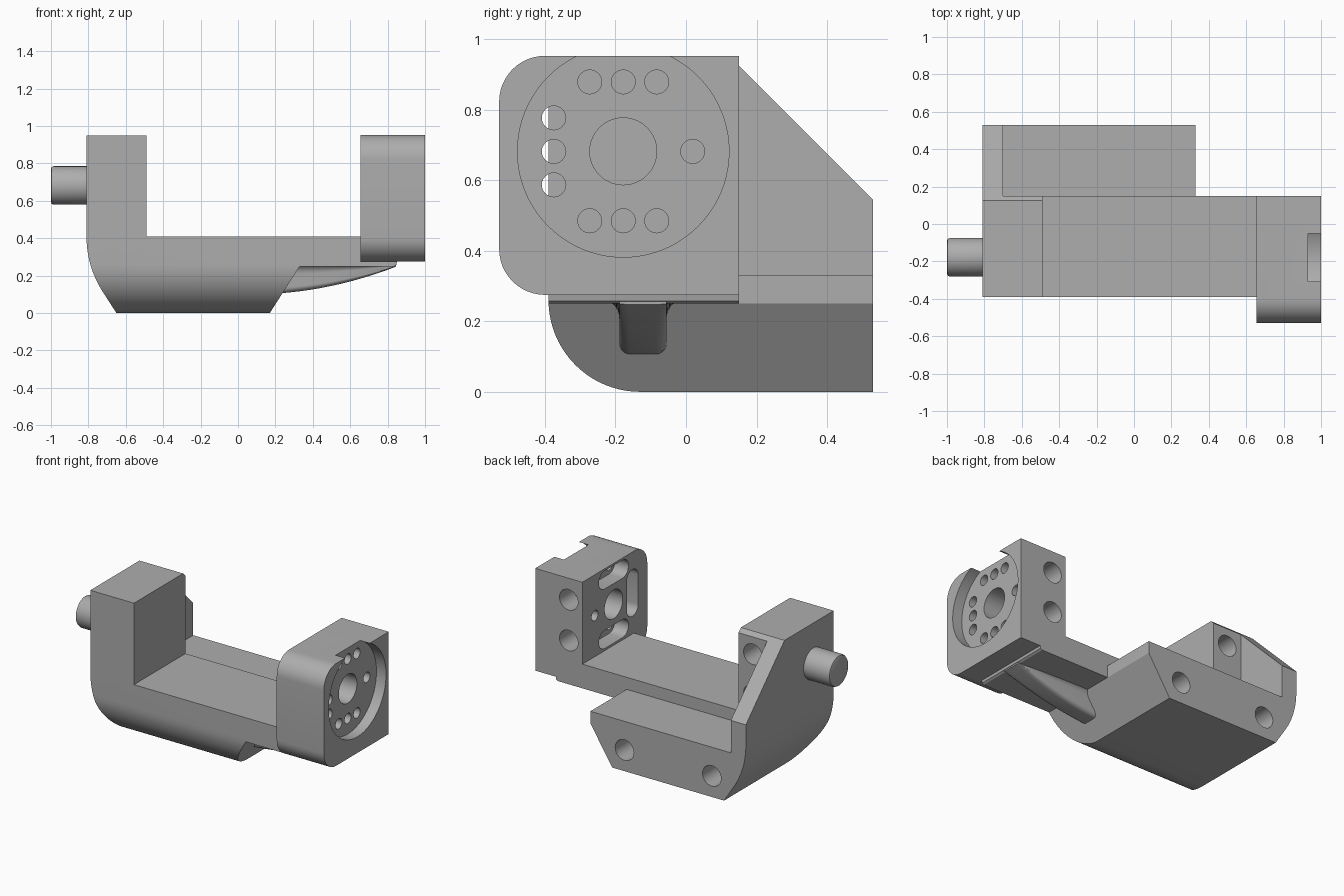
import bpy, bmesh
from math import pi, sin, cos, radians

cube = bpy.data.objects.get("Cube")
if cube:
    bpy.data.objects.remove(cube)

grey = bpy.data.materials.new("machined grey")
grey.use_nodes = True
colour = (0.42, 0.42, 0.42, 1)
grey.diffuse_color = colour
grey.node_tree.nodes["Principled BSDF"].inputs["Base Color"].default_value = colour


def finish(bm, name):
    bmesh.ops.recalc_face_normals(bm, faces=bm.faces)
    mesh = bpy.data.meshes.new(name)
    bm.to_mesh(mesh)
    bm.free()
    mesh.materials.append(grey)
    obj = bpy.data.objects.new(name, mesh)
    bpy.context.collection.objects.link(obj)
    return obj


def loft(name, rings):
    """Skin a list of equal closed rings and cap both ends."""
    bm = bmesh.new()
    rows = [[bm.verts.new(p) for p in ring] for ring in rings]
    n = len(rows[0])
    for a, b in zip(rows, rows[1:]):
        for i in range(n):
            bm.faces.new((a[i], a[(i + 1) % n], b[(i + 1) % n], b[i]))
    bm.faces.new(rows[0])
    bm.faces.new(rows[-1])
    return finish(bm, name)


def prism(name, pts, axis, lo, hi):
    """Extrude a (y, z) profile along x, or an (x, z) profile along y."""
    place = (lambda p, t: (t, p[0], p[1])) if axis == "x" else (lambda p, t: (p[0], t, p[1]))
    return loft(name, [[place(p, t) for p in pts] for t in (lo, hi)])


def arc(cu, cv, r, start, end, steps=12):
    angles = [radians(start + (end - start) * i / steps) for i in range(steps + 1)]
    return [(cu + r * cos(a), cv + r * sin(a)) for a in angles]


def circle(cu, cv, r, sides=40):
    return arc(cu, cv, r, 0, 360, sides)[:-1]


def boolean(obj, tool, operation):
    mod = obj.modifiers.new("boolean", "BOOLEAN")
    mod.operation, mod.solver, mod.object = operation, "EXACT", tool
    bpy.context.view_layer.objects.active = obj
    bpy.ops.object.modifier_apply(modifier=mod.name)
    bpy.data.objects.remove(tool)


def cut(obj, pts, axis, lo, hi):
    boolean(obj, prism("cutter", pts, axis, lo, hi), "DIFFERENCE")


def bezier(a, b, c, steps=12):
    ts = [i / steps for i in range(steps + 1)]
    return [tuple((1 - t) ** 2 * p + 2 * t * (1 - t) * q + t * t * r
                  for p, q, r in zip(a, b, c)) for t in ts]


# Frame: tower, bridge and tapered foot in one profile
left_edge = bezier((-0.81, 0.41), (-0.81, 0.25), (-0.724, 0.115)) + [(-0.65, 0)]
foot_edge = left_edge + [(0.17, 0), (0.33, 0.25)]
frame = prism("frame", [(-0.81, 0.95)] + foot_edge + [
    (0.835, 0.25), (0.847, 0.258), (0.85, 0.275), (0.655, 0.275), (0.655, 0.41),
    (-0.49, 0.41), (-0.49, 0.95)], "y", -0.39, 0.15)

# Rear shelf and side brace
shelf = prism("shelf", foot_edge + [(0.33, 0.33), (-0.70, 0.33), (-0.70, 0.95), (-0.81, 0.95)],
              "y", 0.10, 0.53)
trim = prism("shelf_trim", [(-0.75, 0.05), (-0.75, 0.9), (0.1, 0.9), (0.1, 0.05)], "y", 0, 0.05)
bpy.data.objects.remove(trim)
boolean(frame, shelf, "UNION")

# Rounded front underside and sloping back of the brace
side = [(-0.39, 0.95), (0.125, 0.95), (0.53, 0.545), (0.53, 0)] + arc(-0.13, 0.26, 0.26, 270, 180, 20)
boolean(frame, prism("side_envelope", side, "x", -1.2, 1.2), "INTERSECT")

# Screw holes in the shelf and tower backs
for x in (-0.56, 0.08):
    cut(frame, circle(x, 0.14, 0.068), "y", 0.25, 0.6)
for z in (0.54, 0.81):
    cut(frame, circle(-0.595, z, 0.068), "y", -0.1, 0.4)

# Rib under the bridge, fading out toward the mounting block
half = [(0.115, 0)] + [(0.115 - 0.048 * sin(a), 0.36 * (1 - cos(a)))
                       for a in [i * pi / 12 for i in range(1, 7)]]
half += [(0.037 + 0.03 * cos(a), 0.8 + 0.2 * sin(a)) for a in [i * pi / 12 for i in range(7)]]
section = [(-y, t) for y, t in half] + half[::-1]
rings = []
for i in range(21):
    x = 0.16 + 0.685 * i / 20
    u = (x - 0.24) / 0.61
    depth = max(0.26 - (0.107 + 0.05 * u + 0.093 * u * u), 0.005)
    rings.append([(x, -0.122 + y, 0.26 - depth * t) for y, t in section])
rib = loft("bridge_rib", rings)

# Mounting block with rounded front corners
cy, cz, gap = -0.178, 0.682, 0.095
outline = [(0.15, 0.275), (0.15, 0.953)] + arc(-0.40, 0.823, 0.13, 90, 180) \
    + arc(-0.40, 0.405, 0.13, 180, 270)
block = prism("mounting_block", outline, "x", 0.655, 1.0)
cut(block, circle(cy, cz, 0.30, 80), "x", 0.93, 1.1)
cut(block, circle(cy, cz, gap), "x", 0.5, 1.1)
cut(block, circle(cy + 0.197, cz, 0.034, 24), "x", 0.5, 1.1)

# Three rows of small holes, each opening into a slot on the inner face
for dy, dz, upright in ((0, 0.197, 0), (0, -0.197, 0), (-0.197, 0, 1)):
    y, z = cy + dy, cz + dz
    if upright:
        slot = arc(y, z + gap, 0.06, 0, 180) + arc(y, z - gap, 0.06, 180, 360)
    else:
        slot = arc(y + gap, z, 0.06, -90, 90) + arc(y - gap, z, 0.06, 90, 270)
    cut(block, slot, "x", 0.5, 0.755)
    for k in (-gap, 0, gap):
        cut(block, circle(y + k * (1 - upright), z + k * upright, 0.034, 24), "x", 0.7, 1.1)

# Screw holes in the back of the block
for z in (0.54, 0.81):
    cut(block, circle(0.755, z, 0.068), "y", 0.0, 0.3)

# Pivot pin with a softened end
pin = loft("pivot_pin", [[(x, y, z) for y, z in circle(cy, cz, r)]
                         for x, r in ((-0.81, 0.103), (-0.985, 0.103), (-0.996, 0.098), (-1.0, 0.088))])

bpy.ops.object.select_all(action="DESELECT")
for part in (frame, rib, block, pin):
    part.select_set(True)
bpy.context.view_layer.objects.active = frame
bpy.ops.object.shade_smooth_by_angle(angle=radians(30))
